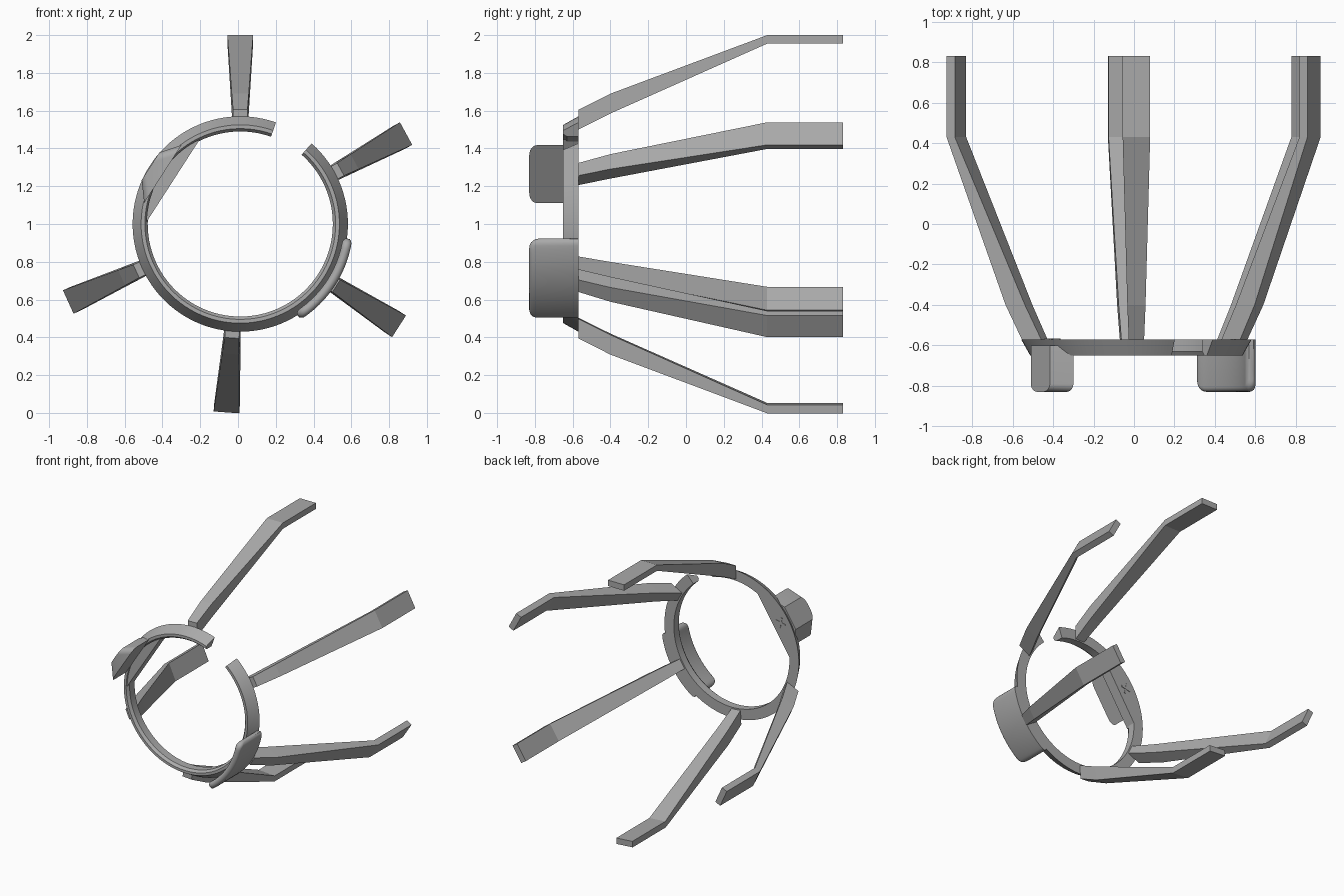
import bpy, bmesh, math
from mathutils import Vector

if "Cube" in bpy.data.objects:
    bpy.data.objects.remove(bpy.data.objects["Cube"], do_unlink=True)

CENTRE_X, CENTRE_Z = 0.012, 1.0
FRONT, BACK = -0.65, -0.57

grey = bpy.data.materials.new("plain_grey")
grey.use_nodes = True
grey.diffuse_color = (0.4, 0.4, 0.4, 1)
grey.node_tree.nodes["Principled BSDF"].inputs["Base Color"].default_value = (0.4, 0.4, 0.4, 1)


def place(angle, r, t, y):
    """Point at radius r and sideways offset t in the ring's frame."""
    a = math.radians(angle)
    return Vector((CENTRE_X + r * math.cos(a) - t * math.sin(a), y,
                   CENTRE_Z + r * math.sin(a) + t * math.cos(a)))


def loft(name, sections, bevel_rule=None, bevel=0.04, segments=6):
    """Solid skinned through equal-length loops of points, capped at both ends."""
    bm = bmesh.new()
    loops = [[bm.verts.new(p) for p in s] for s in sections]
    n = len(loops[0])
    for a, b in zip(loops, loops[1:]):
        for i in range(n):
            j = (i + 1) % n
            bm.faces.new((a[i], a[j], b[j], b[i]))
    bm.faces.new(loops[0][::-1])
    bm.faces.new(loops[-1])
    if bevel_rule:
        edges = [e for e in bm.edges if bevel_rule(e, loops)]
        bmesh.ops.bevel(bm, geom=edges, offset=bevel, segments=segments,
                        profile=0.5, affect='EDGES')
    bmesh.ops.recalc_face_normals(bm, faces=bm.faces)
    mesh = bpy.data.meshes.new(name)
    bm.to_mesh(mesh)
    bm.free()
    mesh.materials.append(grey)
    obj = bpy.data.objects.new(name, mesh)
    bpy.context.collection.objects.link(obj)
    return obj


def smooth(obj, degrees=30):
    bpy.ops.object.select_all(action='DESELECT')
    obj.select_set(True)
    bpy.context.view_layer.objects.active = obj
    bpy.ops.object.shade_smooth_by_angle(angle=math.radians(degrees))


def sweep(name, profile, start, end, steps):
    """Sweep an (r, y) profile around the ring centre."""
    angles = [start + (end - start) * i / steps for i in range(steps + 1)]
    return loft(name, [[place(a, r, 0, y) for r, y in profile] for a in angles])


# Open ring with a tapered outer wall
ring_profile = [(0.57, BACK), (0.525, FRONT), (0.505, FRONT), (0.49, -0.63), (0.49, BACK)]
smooth(sweep("open_ring", ring_profile, 70.6, 408.5, 96))

# Five arms that flare backwards: (y, inner radius, outer radius, half width)
arm_stations = [(BACK, 0.5, 0.605, 0.038), (-0.4, 0.585, 0.69, 0.045),
                (0.43, 0.955, 1.0, 0.068), (0.83, 0.955, 1.0, 0.068)]
arm_names = ["top", "upper_left", "lower_left", "bottom", "lower_right"]
for k, side in enumerate(arm_names):
    angle = 90 - 61.4 * k
    loft(side + "_arm", [[place(angle, r, t, y) for r, t in
                          ((lo, -w), (hi, -w), (hi, w), (lo, w))]
                         for y, lo, hi, w in arm_stations])

# Curved pad on the left, with rounded front corners and soft edges
pad_steps = 24
pad_front, pad_round = -0.83, 0.05
half_arc, pad_r = 25.0, 0.573
sections = []
for i in range(pad_steps + 1):
    s = -math.cos(math.pi * i / pad_steps)
    # distance from the nearer end sets the rounded corner
    d = (1 - abs(s)) * math.radians(half_arc) * pad_r
    k = max(0.0, 1 - d / pad_round)
    y0 = pad_front + pad_round * (1 - math.sqrt(1 - k * k))
    h = 0.025 * (1 - 0.55 * max(0.0, 1 - d / 0.025) ** 2)
    loop = [(pad_r + h, BACK)]
    for j in range(9):
        b = math.pi * j / 8
        loop.append((pad_r + h * math.cos(b), y0 + 0.025 * (1 - math.sin(b))))
    loop.append((pad_r - h, BACK))
    sections.append([place(-32.8 + half_arc * s, r, 0, y) for r, y in loop])
smooth(loft("curved_pad", sections), 40)

# Flat-sided pad on the right, rounded at its two front ends
PAD_ANGLE = 147.2
outline = [(0.488, -0.182), (0.565, -0.087), (0.565, 0.087), (0.488, 0.182)]


def front_ends(edge, loops):
    ends = [{loops[0][0], loops[0][1]}, {loops[0][2], loops[0][3]}]
    return set(edge.verts) in ends


smooth(loft("faceted_pad", [[place(PAD_ANGLE, r, t, y) for r, t in outline]
                            for y in (pad_front, -0.6)], front_ends))

# Flat web that closes the ring's inside behind the faceted pad
chord = math.degrees(math.acos(0.423 / 0.497))
web = [(0.497, -chord + 2 * chord * i / 20) for i in range(21)]
loft("ring_web", [[place(PAD_ANGLE + a, r, 0, y) for r, a in web]
                  for y in (FRONT, BACK)])

# Small cross on the back of the web
for name, slant in (("cross_bar_a", 1), ("cross_bar_b", -1)):
    d = Vector((1, slant)).normalized()
    n = Vector((-d.y, d.x))
    corners = [d * s * 0.04 + n * q * 0.006 for s, q in
               ((-1, -1), (1, -1), (1, 1), (-1, 1))]
    loft(name, [[place(PAD_ANGLE, 0.495 + c.x, c.y, y) for c in corners]
                for y in (BACK - 0.002, BACK + 0.003)])
